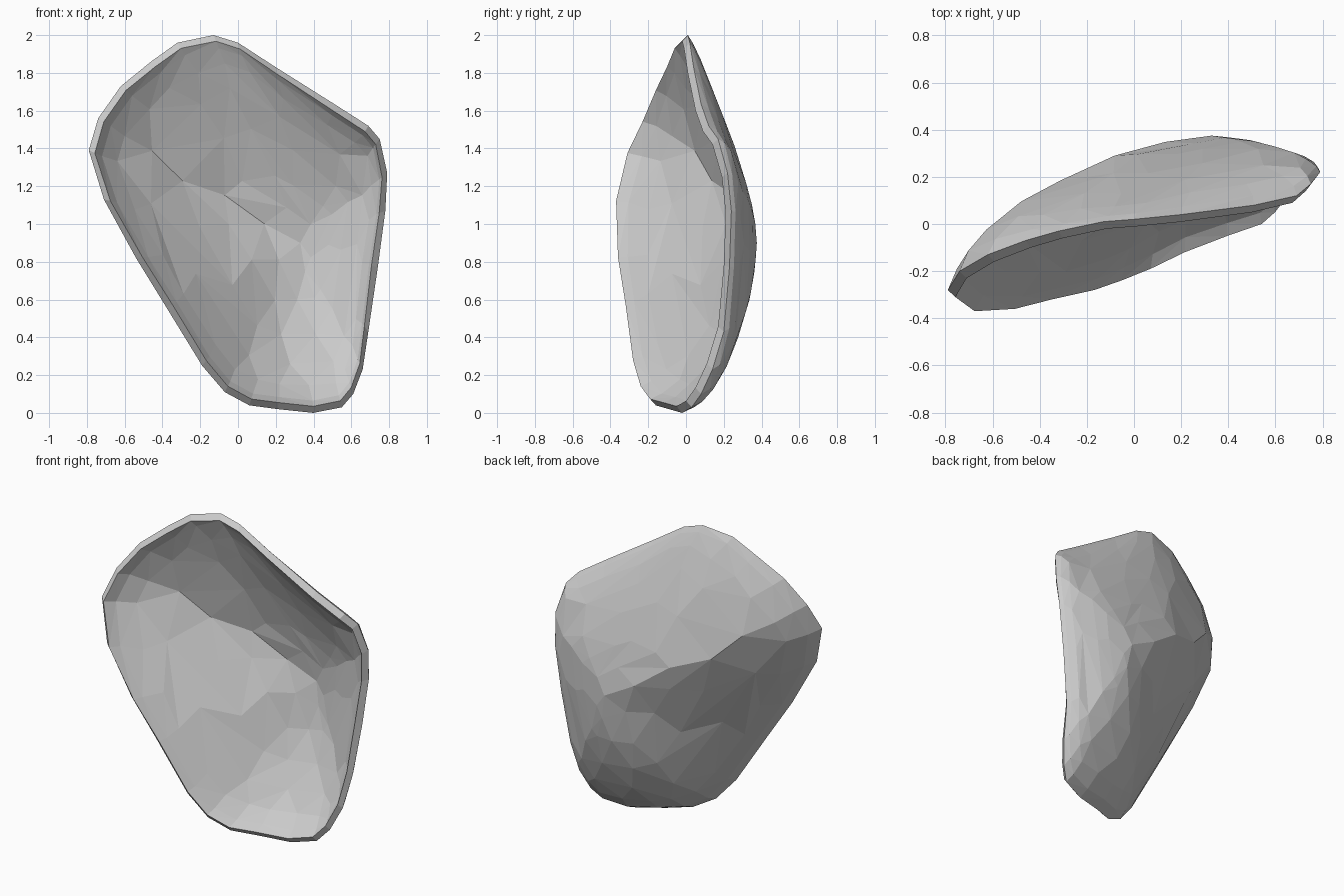
import bpy, bmesh, math, random
from mathutils import Vector

if "Cube" in bpy.data.objects:
    bpy.data.objects.remove(bpy.data.objects["Cube"])

# Rim loop: x, y, z, and how flat the wall behind it is (0 = rounded, 1 = straight)
RIM = [
    (-.13, -.02, 2.0, 1), (-.32, -.06, 1.96, .8), (-.46, -.10, 1.86, .5), (-.62, -.16, 1.73, .25),
    (-.74, -.23, 1.56, .1), (-.79, -.31, 1.39, .2), (-.71, -.37, 1.13, .45), (-.54, -.36, .82, .7),
    (-.38, -.32, .56, .75), (-.19, -.28, .25, .6), (-.07, -.24, .11, .4), (.06, -.19, .04, .2),
    (.21, -.12, .02, 0), (.40, -.05, 0, 0), (.55, .00, .03, 0), (.61, .05, .10, 0),
    (.66, .11, .23, 0), (.69, .17, .43, 0), (.74, .20, .77, 0), (.78, .21, 1.07, 0),
    (.79, .19, 1.27, 0), (.75, .14, 1.45, 0), (.69, .09, 1.52, 0), (.51, .05, 1.635, .2),
    (.20, .01, 1.83, .6), (.00, -.01, 1.96, .9),
]
CROWN = Vector((.33, .375, .9))   # deepest point of the bowl
WALL = .035                       # wall and lip thickness
N = len(RIM)


def skin_point(s, t, inside):
    """Point on spoke s (fractional rim index), t from crown (0) to rim (1)."""
    i = math.floor(s)
    f = s - i
    a, b = RIM[i % N], RIM[(i + 1) % N]
    x, y, z, flat = (a[k] * (1 - f) + b[k] * f for k in range(4))
    p, e = 1.65 - .35 * flat, .63 + .25 * flat
    top = CROWN.y
    if inside:
        e += .06
        top -= WALL
    else:
        y += .03
    rise = max(0.0, 1 - t ** p) ** e
    spoke = Vector((x - CROWN.x, 0, z - CROWN.z))
    if inside:
        spoke *= 1 - WALL / spoke.length
    return Vector((CROWN.x + spoke.x * t, y + (top - y) * rise, CROWN.z + spoke.z * t))


bm = bmesh.new()


def ring(t, count, jitter, inside):
    """Closed loop of points with faceted irregularity."""
    step = N / count
    return [bm.verts.new(skin_point(k * step + random.uniform(-.25, .25) * step * jitter,
                                    t + random.uniform(-.035, .035) * jitter, inside))
            for k in range(count)]


def face(*verts):
    """Add a face that looks towards the back."""
    f = bm.faces.new(verts)
    f.normal_update()
    return f


def bulging_quad(a0, a1, b1, b0):
    """Split a quad along the diagonal that bulges to the back."""
    n = (a1.co - a0.co).cross(b1.co - a0.co)
    if n.y < 0:
        n = -n
    if (b0.co - a0.co).dot(n) < 0:
        face(a0, a1, b1)
        face(a0, b1, b0)
    else:
        face(a0, a1, b0)
        face(a1, b1, b0)


def skin(inside):
    """One bowl surface; returns its rim loop."""
    random.seed(11)
    outer = [ring(1, N, 0, inside), ring(.965, N, 0, inside), ring(.88, N, .4, inside)]
    inner = [ring(t, N // 2, 1, inside) for t in (.74, .56, .36)]
    core = ring(.18, 6, .5, inside)
    for a, b in zip(outer, outer[1:]):
        for k in range(N):
            m = (k + 1) % N
            bulging_quad(a[k], a[m], b[m], b[k])
    # Halve the side count
    a, b = outer[-1], inner[0]
    for k in range(N // 2):
        o0, o1, o2 = a[2 * k], a[2 * k + 1], a[(2 * k + 2) % N]
        n0, n1 = b[k], b[(k + 1) % len(b)]
        face(o0, o1, n0)
        bulging_quad(o1, o2, n1, n0)
    for a, b in zip(inner, inner[1:]):
        for k in range(len(a)):
            m = (k + 1) % len(a)
            bulging_quad(a[k], a[m], b[m], b[k])
    # Join to the six-sided core, then close with a fan
    a, i, j = inner[-1], 0, 0
    while i < len(a) or j < 6:
        if j == 6 or (i < len(a) and (i + 1) / len(a) <= (j + 1) / 6):
            face(a[i % len(a)], a[(i + 1) % len(a)], core[j % 6])
            i += 1
        else:
            face(a[i % len(a)], core[(j + 1) % 6], core[j % 6])
            j += 1
    tip = bm.verts.new(CROWN - Vector((0, WALL if inside else 0, 0)))
    for k in range(6):
        face(core[k], core[(k + 1) % 6], tip)
    return outer[0]


# Outer skin, inner skin and the slanted lip between them
back_rim, front_rim = skin(False), skin(True)
for k in range(N):
    m = (k + 1) % N
    face(back_rim[k], back_rim[m], front_rim[m], front_rim[k])
bmesh.ops.recalc_face_normals(bm, faces=bm.faces[:])

mesh = bpy.data.meshes.new("shell")
bm.to_mesh(mesh)
bm.free()
shell = bpy.data.objects.new("shell", mesh)
bpy.context.collection.objects.link(shell)

grey = bpy.data.materials.new("plain grey")
grey.diffuse_color = (.6, .6, .6, 1)
grey.use_nodes = True
grey.node_tree.nodes["Principled BSDF"].inputs["Base Color"].default_value = grey.diffuse_color
mesh.materials.append(grey)
